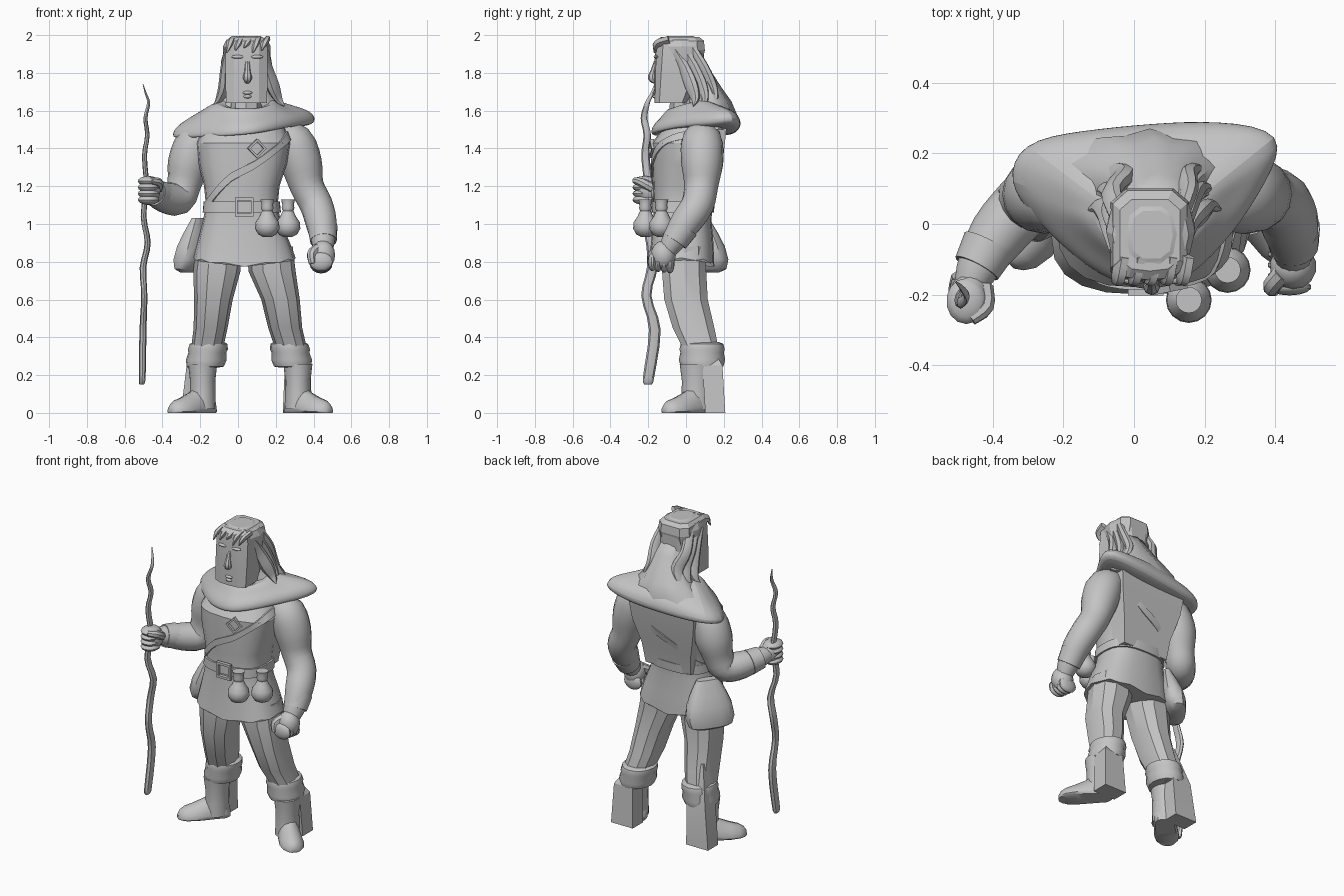
import bpy, bmesh, math
from mathutils import Vector, Matrix

grey = bpy.data.materials.new("clay grey")
grey.diffuse_color = (0.55, 0.55, 0.55, 1)
TAU = math.tau


def finish(name, bm, angle=40, subsurf=0):
    bmesh.ops.recalc_face_normals(bm, faces=bm.faces)
    me = bpy.data.meshes.new(name)
    bm.to_mesh(me)
    bm.free()
    me.materials.append(grey)
    ob = bpy.data.objects.new(name, me)
    bpy.context.collection.objects.link(ob)
    bpy.ops.object.select_all(action='DESELECT')
    bpy.context.view_layer.objects.active = ob
    ob.select_set(True)
    bpy.ops.object.shade_smooth_by_angle(angle=math.radians(angle))
    if subsurf:
        ob.modifiers.new("smooth", 'SUBSURF').levels = subsurf
        ob.modifiers["smooth"].render_levels = subsurf


def skin(name, rings, closed=False, angle=40, subsurf=0):
    bm = bmesh.new()
    vs = [[bm.verts.new(p) for p in r] for r in rings]
    n = len(vs[0])
    for i in range(len(vs) if closed else len(vs) - 1):
        a, b = vs[i], vs[(i + 1) % len(vs)]
        for j in range(n):
            bm.faces.new((a[j], a[(j + 1) % n], b[(j + 1) % n], b[j]))
    if not closed:
        bm.faces.new(vs[0])
        bm.faces.new(vs[-1])
    finish(name, bm, angle, subsurf)


def oval(cx, cy, z, rx, ry, n=16, power=2.0, off=0.0):
    def f(v):
        return math.copysign(abs(v) ** (2 / power), v)
    return [Vector((cx + rx * f(math.cos(TAU * (k + off) / n)),
                    cy + ry * f(math.sin(TAU * (k + off) / n)), z)) for k in range(n)]


def loft(name, rows, n=16, power=2.0, off=0.0, angle=40):
    skin(name, [oval(*r, n, power, off) for r in rows], angle=angle)


def spline(pts, steps):
    P = [Vector(p) for p in pts]
    P = [2 * P[0] - P[1]] + P + [2 * P[-1] - P[-2]]
    out = []
    for i in range(1, len(P) - 2):
        a, b, c, d = P[i - 1:i + 3]
        for s in range(steps):
            t = s / steps
            out.append(0.5 * (2 * b + (c - a) * t + (2 * a - 5 * b + 4 * c - d) * t * t
                              + (3 * b - a - 3 * c + d) * t ** 3))
    return out + [P[-2]]


def tube(name, pts, n=12, steps=3, flat=1.0):
    q = spline(pts, steps)
    rings, side = [], None
    for i, p in enumerate(q):
        t = (q[min(i + 1, len(q) - 1)].xyz - q[max(i - 1, 0)].xyz).normalized()
        if side is None:
            side = t.orthogonal()
        side = (side - t * side.dot(t)).normalized()
        r = max(p.w, 0.003)
        rings.append([p.xyz + r * (side * math.cos(TAU * k / n) + flat * t.cross(side) * math.sin(TAU * k / n))
                      for k in range(n)])
    skin(name, rings)


def blob(name, loc, size, seg=14):
    bm = bmesh.new()
    bmesh.ops.create_uvsphere(bm, u_segments=seg, v_segments=8, radius=1)
    bm.transform(Matrix.Translation(loc) @ Matrix.Diagonal((*size, 1)))
    finish(name, bm)


# Tunic: chest, waist and flared skirt
TORSO = [(0.79, 0.035, -0.025, 0.27, 0.175), (0.9, 0.03, -0.02, 0.245, 0.165),
         (1.02, 0.02, -0.02, 0.205, 0.155), (1.1, 0.02, -0.015, 0.19, 0.155),
         (1.2, 0.02, -0.01, 0.2, 0.165), (1.32, 0.025, 0.005, 0.235, 0.185),
         (1.43, 0.03, 0.01, 0.25, 0.19), (1.51, 0.03, 0.04, 0.22, 0.16)]


def torso_at(z, grow=0.0):
    for a, b in zip(TORSO, TORSO[1:]):
        if z <= b[0]:
            break
    t = (z - a[0]) / (b[0] - a[0])
    c = [u + (v - u) * t for u, v in zip(a, b)]
    return c[1], c[2], z, c[3] + grow, c[4] + grow


tunic_rings = [oval(*torso_at(r[0]), 20, 2.7) for r in TORSO]
for k, v in enumerate(tunic_rings[0]):      # dipping, slightly wavy hem
    v.z += 0.035 * abs(math.cos(TAU * k / 20)) - 0.01 + 0.006 * (-1) ** k
skin("tunic", tunic_rings, angle=30)

# Flat-faceted back of the tunic
skin("back_panel", [[Vector((0.03 - w, 0.05, z)), Vector((0.03 + w, 0.05, z)), Vector((0.03 + w * 0.95, y, z)),
                     Vector((0.03 - w * 0.95, y, z))]
                    for z, w, y in ((1.07, 0.17, 0.14), (1.2, 0.185, 0.16), (1.36, 0.23, 0.198), (1.51, 0.25, 0.215))],
     angle=10)


# Bands that follow the tunic: belt and diagonal strap
def band(name, zf, half, thick, n=40):
    rings = []
    for k in range(n):
        z = zf(TAU * k / n)
        rings.append([oval(*torso_at(z + h, g), n, 2.7)[k]
                      for h, g in ((-half, -0.01), (-half, thick), (half, thick), (half, -0.01))])
    skin(name, rings, closed=True)


band("belt", lambda a: 1.09, 0.028, 0.01)
band("shoulder_strap", lambda a: 1.28 + 0.19 * math.cos(a), 0.022, 0.008)


# Square buckles
def buckle(name, loc, s, roll, yaw):
    m = Matrix.Translation(loc) @ Matrix.Rotation(yaw, 4, 'Z') @ Matrix.Rotation(roll, 4, 'Y')
    skin(name, [[m @ Vector((sx * s * k, y, sz * s * k))
                 for k, y in ((0.7, 0.01), (1, 0.01), (1, -0.012), (0.7, -0.012))]
                for sx, sz in ((-1, -1), (1, -1), (1, 1), (-1, 1))], closed=True)


buckle("belt_buckle", (0.033, -0.19, 1.09), 0.05, 0, 0)
buckle("strap_buckle", (0.10, -0.18, 1.4), 0.036, 0.8, 0.2)

# Two round flasks hanging at the belt
for x, y in ((0.155, -0.215), (0.265, -0.13)):
    loft("flask", [(x, y, z, r, r) for z, r in
                   ((0.93, 0.02), (0.945, 0.048), (0.975, 0.065), (1.01, 0.062), (1.04, 0.042),
                    (1.07, 0.028), (1.085, 0.034), (1.1, 0.03), (1.13, 0.037))])

# Satchel on the hip
bag = [oval(0, 0, *r, 14, 2.7) for r in ((0, 0.09, 0.03), (0.02, 0.135, 0.06), (0.07, 0.152, 0.07),
                                         (0.14, 0.14, 0.066), (0.21, 0.11, 0.05), (0.29, 0.07, 0.025))]
turn = Matrix.Translation((-0.243, 0.095, 0.742)) @ Matrix.Rotation(math.radians(56), 4, 'Z')
for ring in bag:
    for v in ring:
        v.xyz = turn @ v + Vector((0.16, -0.12, 0)) * v.z
skin("satchel", bag)

# Legs, fur cuffs, heel blocks and boots
for side, cxs, m in (("right", (-0.10, -0.112, -0.13, -0.145, -0.162, -0.19), -1),
                     ("left", (0.17, 0.18, 0.225, 0.25, 0.278, 0.305), 1)):
    dims = ((0.88, -0.01, 0.12, 0.12), (0.75, -0.01, 0.125, 0.122), (0.6, 0.0, 0.102, 0.12),
            (0.45, 0.04, 0.09, 0.115), (0.35, 0.075, 0.085, 0.1), (0.24, 0.1, 0.08, 0.095))
    loft(side + "_leg", [(c, d[1], d[0], d[2], d[3]) for c, d in zip(cxs, dims)],
         n=10, power=2.4, angle=25)
    cx = cxs[4]
    cuff = [(0.24, 0.07, 0.09), (0.245, 0.098, 0.112), (0.28, 0.108, 0.123), (0.32, 0.1, 0.115),
            (0.335, 0.106, 0.12), (0.365, 0.1, 0.113), (0.375, 0.08, 0.09)]
    loft(side + "_cuff", [(cx + m * (0.32 - z) * 0.15, 0.085, z, a, b) for z, a, b in cuff])
    # blocky calf behind the boot; on the right it rises past the cuff
    bx, top = (-0.225, 0.5) if m < 0 else (0.315, 0.34)
    loft(side + "_heel_block", [(bx, 0.155, 0, 0.11, 0.075), (bx + 0.01 - m * 0.01, 0.14, 0.25, 0.095, 0.075),
                                (cx - m * 0.01, 0.1 if m > 0 else 0.08, top, 0.08, 0.06)], n=4, off=0.5, angle=20)
    ax = 0.065 + m * 0.252
    loft(side + "_boot_shaft", [(ax, 0.055, z, r, r * 1.15) for z, r in
                                ((0.02, 0.07), (0.1, 0.068), (0.17, 0.067), (0.26, 0.077))])
    # foot turned outwards, drawn as sections from heel to toe
    ang = m * math.radians(44)
    d = Vector((math.sin(ang), -math.cos(ang), 0))
    w = Vector((d.y, -d.x, 0))
    rings = []
    for s, half, h in ((-0.07, 0.035, 0.06), (-0.04, 0.06, 0.14), (0.03, 0.063, 0.15), (0.08, 0.066, 0.115),
                       (0.14, 0.069, 0.088), (0.195, 0.06, 0.07), (0.225, 0.04, 0.053), (0.24, 0.018, 0.03)):
        o = Vector((ax, 0.06, 0)) + d * s
        rings.append([o + w * half * u + Vector((0, 0, h * v)) for u, v in
                      ((-0.9, 0), (-1.05, 0.1), (-1.05, 0.22), (-0.92, 0.5), (-0.5, 0.9), (0, 1),
                       (0.5, 0.9), (0.92, 0.5), (1.05, 0.22), (1.05, 0.1), (0.9, 0))])
    skin(side + "_boot_foot", rings)

# Arms
tube("left_arm", [(0.2, 0.09, 1.47, 0.08), (0.29, 0.085, 1.43, 0.11), (0.335, 0.085, 1.32, 0.11),
                  (0.365, 0.08, 1.2, 0.09), (0.415, 0.06, 1.1, 0.087), (0.44, 0.0, 1.01, 0.083),
                  (0.45, -0.06, 0.92, 0.066), (0.45, -0.1, 0.86, 0.05)], n=16)
tube("right_arm", [(-0.13, 0.09, 1.47, 0.08), (-0.22, 0.085, 1.43, 0.105), (-0.26, 0.085, 1.32, 0.112),
                   (-0.285, 0.075, 1.21, 0.09), (-0.315, 0.05, 1.135, 0.088),
                   (-0.385, -0.03, 1.14, 0.082), (-0.44, -0.12, 1.165, 0.062),
                   (-0.465, -0.18, 1.175, 0.045)], n=16)
tube("left_wristband", [(0.447, -0.01, 0.985, 0.08), (0.452, -0.06, 0.91, 0.071)], n=16)
tube("right_wristband", [(-0.41, -0.06, 1.15, 0.078), (-0.445, -0.125, 1.165, 0.068)], n=16)

# Fists with fingers
blob("left_palm", (0.45, -0.12, 0.835), (0.066, 0.066, 0.078))
for k in range(4):
    blob("left_finger", (0.44, -0.178 + 0.031 * k, 0.8 - 0.004 * k), (0.062, 0.024, 0.05))
tube("left_thumb", [(0.42, -0.14, 0.87, 0.028), (0.39, -0.175, 0.84, 0.026), (0.395, -0.185, 0.79, 0.02)], n=8)
for k in range(4):
    blob("right_finger", (-0.474, -0.218, 1.128 + 0.033 * k), (0.057, 0.065, 0.027))
blob("right_palm", (-0.465, -0.2, 1.18), (0.056, 0.062, 0.072))
tube("right_thumb", [(-0.425, -0.18, 1.19, 0.028), (-0.42, -0.235, 1.22, 0.024), (-0.46, -0.27, 1.23, 0.018)], n=8)

# Crooked wooden staff
path = [(-0.51, -0.2, 0.15, 0.02), (-0.507, -0.198, 0.19, 0.03), (-0.503, -0.165, 0.44, 0.031),
        (-0.496, -0.21, 0.62, 0.027), (-0.503, -0.178, 0.77, 0.029), (-0.478, -0.185, 0.9, 0.027),
        (-0.5, -0.215, 1.04, 0.025), (-0.485, -0.2, 1.2, 0.023), (-0.495, -0.215, 1.36, 0.022),
        (-0.48, -0.205, 1.47, 0.02), (-0.49, -0.222, 1.56, 0.018), (-0.473, -0.205, 1.64, 0.014),
        (-0.488, -0.18, 1.69, 0.009), (-0.503, -0.165, 1.74, 0.003)]
skin("staff", [oval(p.x, p.y, p.z, p.w * 0.6, p.w, 8) for p in spline(path, 3)])

# Draped hood around the shoulders: rim points to neck opening
rim = [(0.03, -0.205, 1.47), (0.16, -0.16, 1.49), (0.29, -0.02, 1.52), (0.38, 0.12, 1.53),
       (0.45, 0.27, 1.55), (0.24, 0.3, 1.52), (0.05, 0.29, 1.51), (-0.15, 0.27, 1.49),
       (-0.33, 0.24, 1.48), (-0.37, 0.12, 1.45), (-0.29, 0.02, 1.45), (-0.14, -0.13, 1.46)]
hood = [[] for _ in range(7)]
up = Vector((0, 0, 1))
for k, p in enumerate(rim):
    p = Vector(p)
    a = math.atan2(p.y - 0.02, p.x - 0.04)
    s = math.sin(a)
    neck = Vector((0.04 + 0.15 * math.cos(a), 0.005 + 0.1 * s, 1.655 + 0.03 * s))
    back = max(s, 0)
    hood[0].append(p.lerp(neck, 0.45) - up * (0.06 + 0.06 * back))
    hood[1].append(p.lerp(neck, 0.06) - up * (0.015 + 0.02 * back))
    hood[2].append(p + up * 0.02)
    hood[3].append(p.lerp(neck, 0.15) + up * (0.03 + 0.03 * back))
    hood[4].append(p.lerp(neck, 0.6) + up * (0.02 * back + 0.014 * (-1) ** k))
    hood[5].append(neck)
    hood[6].append(neck.lerp(Vector((0.04, 0, 1.6)), 0.4) - up * 0.03)
skin("hood", hood, subsurf=2)

# Gathered folds rising from the hood to the back of the head
folds = [oval(*r, 20) for r in ((0.04, 0.13, 1.5, 0.3, 0.14), (0.045, 0.13, 1.58, 0.25, 0.14),
                                (0.055, 0.12, 1.65, 0.165, 0.12), (0.065, 0.1, 1.72, 0.125, 0.09),
                                (0.07, 0.07, 1.79, 0.1, 0.075), (0.06, 0.05, 1.85, 0.08, 0.05))]
for ring in folds:
    mid = sum(ring, Vector()) / len(ring)
    for v in ring[::2]:
        v.xyz = v.lerp(mid, 0.1)
skin("hood_folds", folds, angle=60)

# Blocky head and neck
loft("neck", [(0.04, -0.01, 1.48, 0.09, 0.09), (0.045, -0.01, 1.7, 0.075, 0.07)], n=8)
shape = [(-1, 0.7), (-1, -0.72), (-0.6, -0.97), (0, -1.03), (0.6, -0.97), (1, -0.72), (1, 0.7), (0.6, 1), (-0.6, 1)]
skin("head", [[Vector((0.045 + w * x, c + d * y, z)) for x, y in shape] for z, w, c, d in
              ((1.64, 0.108, -0.08, 0.085), (1.78, 0.112, -0.05, 0.115), (1.92, 0.112, -0.03, 0.13),
               (1.97, 0.105, -0.03, 0.125), (1.99, 0.085, -0.03, 0.1))], angle=15)
tube("nose", [(0.05, -0.158, 1.86, 0.012), (0.05, -0.172, 1.81, 0.016), (0.05, -0.178, 1.775, 0.024),
              (0.05, -0.16, 1.755, 0.016)], n=8)
for x, y, z, rx in ((0.05, -0.165, 1.695, 0.026), (0.05, -0.165, 1.675, 0.022), (0, -0.158, 1.885, 0.035),
                    (0.1, -0.158, 1.885, 0.035)):
    blob("lip" if z < 1.8 else "brow", (x, y, z), (rx, 0.013, 0.01), seg=8)

# Hair: crown shell, fringe tufts and swept-back side locks
loft("hair_crown", [(0.047, 0.015, 1.8, 0.113, 0.083), (0.047, -0.005, 1.88, 0.126, 0.105),
                    (0.047, -0.02, 1.94, 0.126, 0.122), (0.047, -0.03, 1.975, 0.108, 0.12),
                    (0.05, -0.03, 1.995, 0.06, 0.07)], n=10, power=2.6, angle=20)
for i in range(5):
    x = -0.045 + 0.046 * i
    tube("fringe_tuft", [(x + 0.012, -0.09, 1.975, 0.028), (x, -0.15, 1.955, 0.027),
                         (x - 0.015, -0.166, 1.905 + 0.014 * (i % 3), 0.005)], n=6, flat=0.6)
for m in (-1, 1):
    for i in range(3):
        y, ex = -0.04 + 0.05 * i, (0.17 if m > 0 else 0.145) - 0.02 * i
        tube("hair_lock", [(0.045 + m * 0.09, y - 0.03, 1.93, 0.03), (0.045 + m * 0.108, y + 0.03, 1.83, 0.034),
                           (0.045 + m * (ex - 0.03), y + 0.07, 1.73, 0.04), (0.045 + m * ex, y + 0.09, 1.66, 0.024),
                           (0.045 + m * (ex + 0.03), y + 0.08, 1.625, 0.004)], n=8, flat=0.75)
